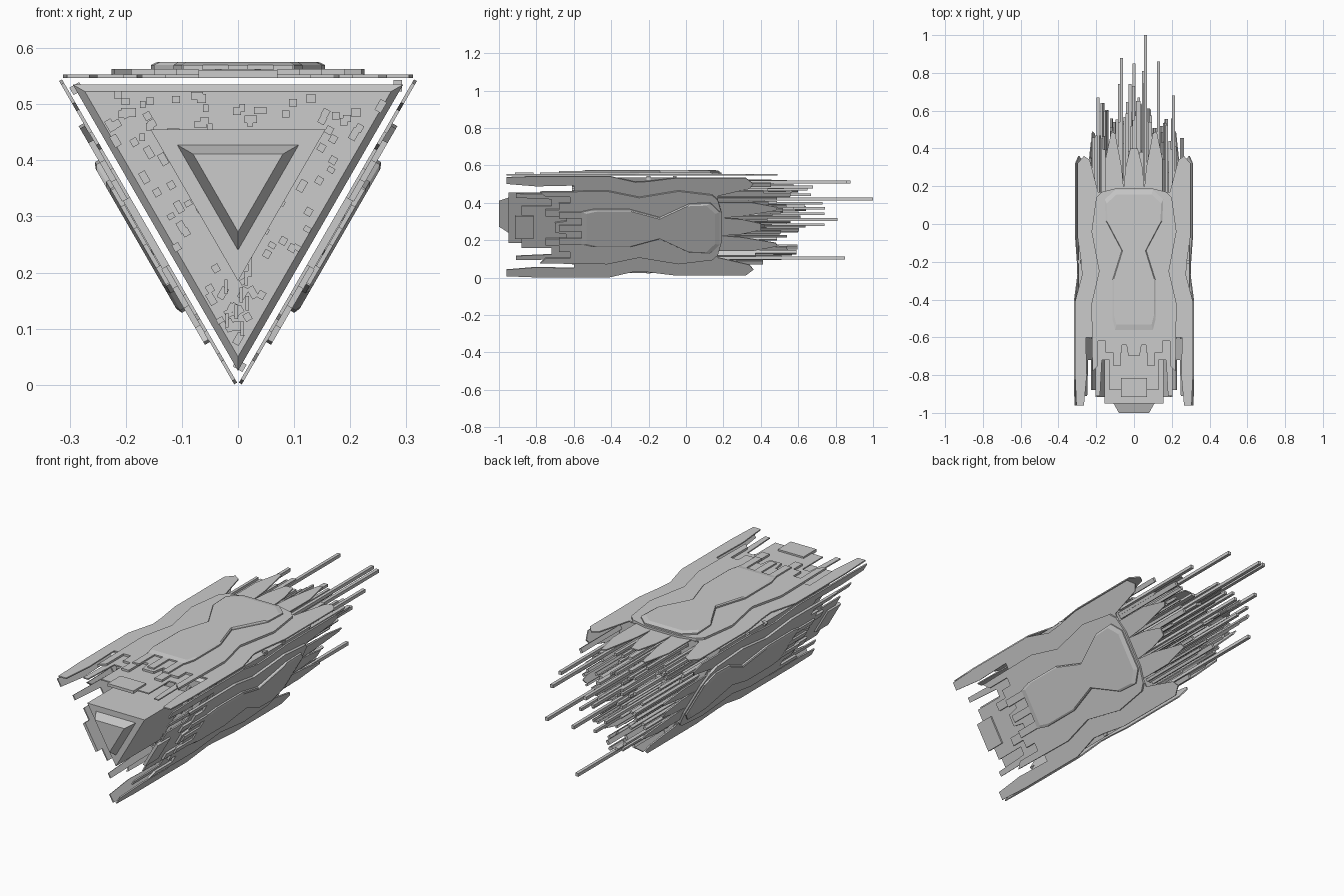
import bpy, bmesh, math, random
from mathutils import Matrix, Vector

random.seed(7)
AXIS_Z = 0.365          # height of the hull's long axis
SIDES = ("top", "left", "right")

cube = bpy.data.objects.get("Cube")
if cube:
    bpy.data.objects.remove(cube, do_unlink=True)


def side_matrix(k):
    return Matrix.Translation((0, 0, AXIS_Z)) @ Matrix.Rotation(math.radians(120 * k), 4, "Y")


def finish(bm, name, matrix):
    bmesh.ops.recalc_face_normals(bm, faces=bm.faces)
    bm.transform(matrix)
    mesh = bpy.data.meshes.new(name)
    bm.to_mesh(mesh)
    bm.free()
    obj = bpy.data.objects.new(name, mesh)
    bpy.context.collection.objects.link(obj)
    return obj


def add_slab(bm, half, low, high, taper=1.0):
    """Extrude a half outline, mirrored across x = 0, between two heights."""
    mirrored = [(-x, y) for x, y in reversed(half) if x > 0]
    outline = half + mirrored
    face = bm.faces.new([bm.verts.new((x, y, low)) for x, y in outline])
    new = bmesh.ops.extrude_face_region(bm, geom=[face])["geom"]
    top = [g for g in new if isinstance(g, bmesh.types.BMVert)]
    mid_y = sum(v.co.y for v in top) / len(top)
    for v in top:
        v.co = Vector((v.co.x * taper, mid_y + (v.co.y - mid_y) * taper, high))


def add_box(bm, centre, size):
    m = Matrix.Translation(centre) @ Matrix.Diagonal((*size, 1))
    bmesh.ops.create_cube(bm, size=1, matrix=m)


def add_loft(bm, sections):
    """Triangular hull from (y, corner radius) sections."""
    rings = []
    for y, r in sections:
        angles = [math.radians(a) for a in (30, 150, 270)]
        rings.append([bm.verts.new((r * math.cos(a), y, r * math.sin(a))) for a in angles])
    for a, b in zip(rings, rings[1:]):
        for i in range(3):
            j = (i + 1) % 3
            bm.faces.new((a[i], a[j], b[j], b[i]))
    bm.faces.new(rings[0])
    bm.faces.new(rings[-1])


# Half outlines of the stacked armour layers, front to rear
base = [(0, -.84), (.07, -.84), (.07, -.88), (.13, -.88), (.13, -.72), (.17, -.72),
        (.18, -.91), (.205, -.91), (.2, -.6), (.255, -.6), (.25, -.8), (.265, -.96),
        (.305, -.96), (.312, -.8), (.312, -.41), (.275, -.27), (.28, -.2), (.3, -.06),
        (.3, .32), (.265, .36), (.235, .34), (.19, .17), (.15, .17), (.15, .35),
        (.12, .49), (.1, .48), (.065, .3), (.055, .19), (.045, .3), (.02, .4), (0, .4)]
middle = [(0, -.7), (.03, -.7), (.04, -.64), (.07, -.64), (.07, -.75), (.11, -.75),
          (.11, -.68), (.15, -.68), (.15, -.62), (.19, -.62), (.19, -.75), (.22, -.78),
          (.225, -.42), (.185, -.25), (.225, -.04), (.2, .14), (.17, .17), (.09, .19), (0, .19)]
upper = [(0, -.56), (.1, -.56), (.115, -.5), (.115, -.3), (.065, -.14), (.15, .02),
         (.155, .13), (.1, .18), (0, .18)]

# Three armour faces around the axis
for k, side in enumerate(SIDES):
    m = side_matrix(k)
    for name, outline, low, high, taper in (
            ("base_armour", base, .182, .188, 1), ("middle_armour", middle, .188, .198, 1),
            ("upper_armour", upper, .198, .205, 1), ("crown_panel", upper, .205, .21, .93)):
        bm = bmesh.new()
        add_slab(bm, outline, low, high, taper)
        finish(bm, f"{side}_{name}", m)

    # Raised front tab and finger ribs
    bm = bmesh.new()
    add_box(bm, (0, -.865, .189), (.14, .1, .014))
    for x in (-.08, 0, .08):
        add_box(bm, (x, -.62, .2), (.035, .12, .01))
    finish(bm, f"{side}_front_ribs", m)

    # Small studs on the hull corner at the waist
    bm = bmesh.new()
    for y in (-.2, -.06):
        add_box(bm, (.285, y, .168), (.015, .02, .02))
    finish(bm, f"{side}_corner_studs", m)

# Hull core and nose
bm = bmesh.new()
add_loft(bm, [(-.6, .315), (-.585, .34), (.15, .34)])
finish(bm, "hull_core", side_matrix(0))
bm = bmesh.new()
add_loft(bm, [(-1, .0924), (-.95, .125), (-.95, .18), (-.58, .18)])
finish(bm, "nose", side_matrix(0))

# Bundles of rods running through the hull and trailing behind it
for k, side in enumerate(SIDES):
    bm = bmesh.new()
    for i in range(30):
        h = random.uniform(.07, .155)
        reach = (h + .34) * .577 - .03
        u = random.uniform(-reach, reach)
        end = random.uniform(.38, .7) - .12 * abs(u) / reach
        width = random.choice((.01, .014, .014, .022))
        add_box(bm, (u, (end - .61) / 2, h), (width, end + .61, .013))
    finish(bm, f"{side}_rods", side_matrix(k))

# Inner rods and the longest antennas
bm = bmesh.new()
for i in range(16):
    a = random.uniform(0, math.tau)
    r = random.uniform(.02, .09)
    end = random.uniform(.45, .75)
    add_box(bm, (r * math.cos(a), end / 2, r * math.sin(a)), (.014, end, .014))
for x, z, end in ((.06, .055, 1), (-.065, .145, .88), (.13, .145, .86),
                  (0, -.26, .85), (.05, -.055, .81), (.21, .12, .68), (-.19, .12, .67)):
    add_box(bm, (x, (end - .61) / 2, z), (.016, end + .61, .016))
finish(bm, "long_antennas", side_matrix(0))

# Narrow fins on the lower hull front
bm = bmesh.new()
for i in range(10):
    x = random.uniform(-.022, .022)
    add_box(bm, (x, -.3, -.13 - .015 * i), (.006, .63, .026))
finish(bm, "lower_fins", side_matrix(0))
